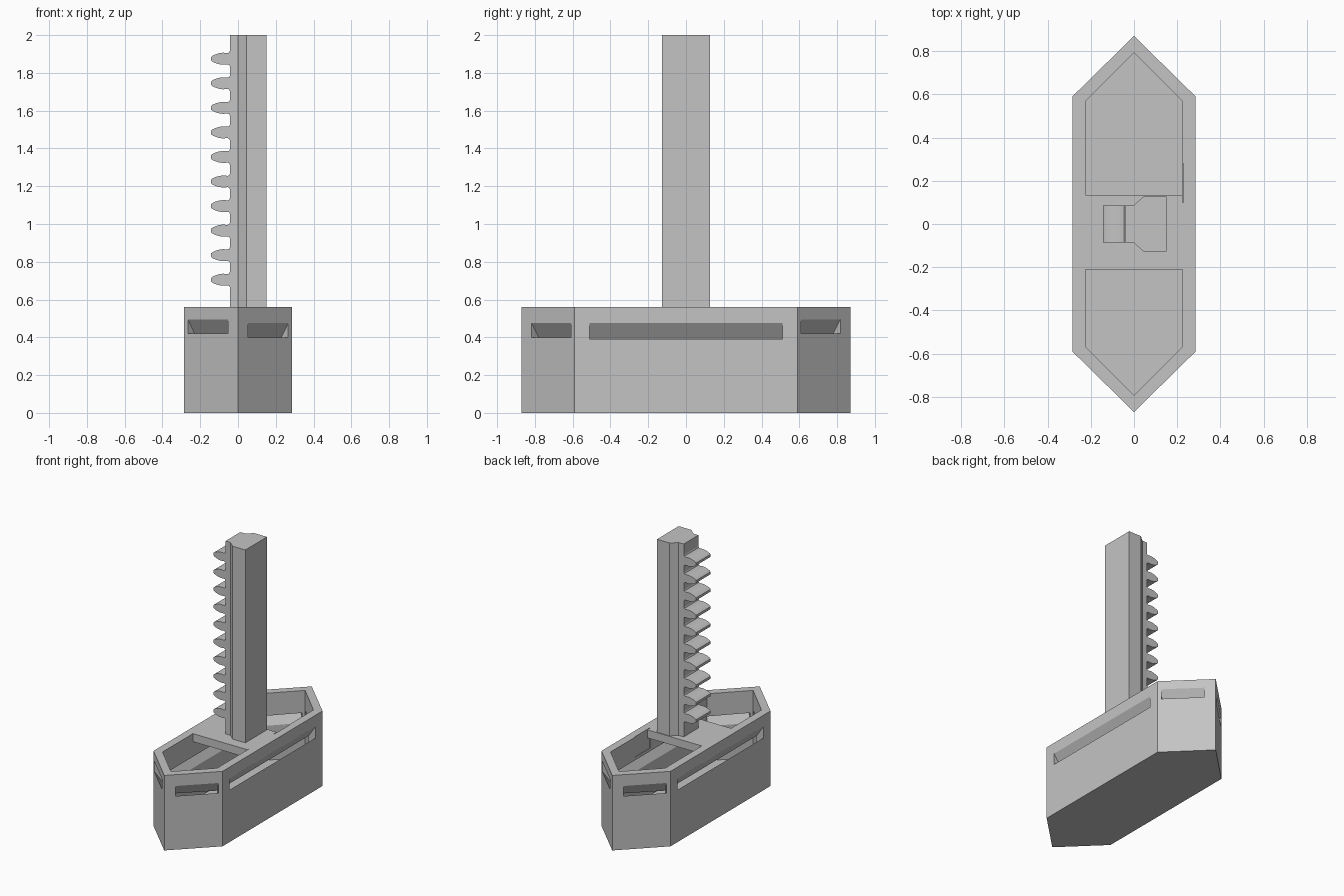
import bpy, bmesh, math
from mathutils import Vector, Matrix

cube = bpy.data.objects.get("Cube")
if cube:
    bpy.data.objects.remove(cube, do_unlink=True)

grey = bpy.data.materials.new("plain grey")
grey.diffuse_color = (0.55, 0.55, 0.55, 1)
grey.use_nodes = True
grey.node_tree.nodes["Principled BSDF"].inputs["Base Color"].default_value = (0.55, 0.55, 0.55, 1)


def prism(name, points, offset, matrix=Matrix()):
    """Extrude a closed loop of 3D points by an offset vector."""
    bm = bmesh.new()
    face = bm.faces.new([bm.verts.new(p) for p in points])
    ext = bmesh.ops.extrude_face_region(bm, geom=[face])
    verts = [g for g in ext["geom"] if isinstance(g, bmesh.types.BMVert)]
    bmesh.ops.translate(bm, vec=offset, verts=verts)
    bmesh.ops.transform(bm, matrix=matrix, verts=bm.verts)
    bmesh.ops.recalc_face_normals(bm, faces=bm.faces)
    mesh = bpy.data.meshes.new(name)
    bm.to_mesh(mesh)
    bm.free()
    mesh.materials.append(grey)
    obj = bpy.data.objects.new(name, mesh)
    bpy.context.collection.objects.link(obj)
    return obj


def cut(target, cutter):
    """Subtract the cutter, then discard it."""
    mod = target.modifiers.new("cut", "BOOLEAN")
    mod.operation = "DIFFERENCE"
    mod.solver = "EXACT"
    mod.object = cutter
    bpy.context.view_layer.objects.active = target
    bpy.ops.object.modifier_apply(modifier=mod.name)
    bpy.data.objects.remove(cutter, do_unlink=True)


def hexagon(half_width, shoulder, tip, z):
    return [(0, -tip, z), (half_width, -shoulder, z), (half_width, shoulder, z),
            (0, tip, z), (-half_width, shoulder, z), (-half_width, -shoulder, z)]


HEIGHT, WALL = 0.56, 0.06

# Hollow six-sided base
base = prism("base_shell", hexagon(0.285, 0.59, 0.87, 0), (0, 0, HEIGHT))
cut(base, prism("cavity", hexagon(0.225, 0.568, 0.792, WALL), (0, 0, HEIGHT)))

# Shallow recess in the left inner wall
cut(base, prism("recess", [(0.2, 0.1, 0.41), (0.23, 0.1, 0.41),
                           (0.23, 0.28, 0.41), (0.2, 0.28, 0.41)], (0, 0, 0.3)))


def cut_slot(x, y, angle, width, low, high):
    """Slot that slopes downward into the base; local +x points outward."""
    slope = 1.45
    out, deep = 0.02, -0.09
    loop = [(d, -width / 2, z + slope * d) for d, z in
            ((out, low), (out, high), (deep, high), (deep, low))]
    place = Matrix.Translation((x, y, 0)) @ Matrix.Rotation(angle, 4, "Z")
    cut(base, prism("slot", loop, (0, width, 0), place))


# Long side slots and short slots in the four slanted end walls
for sx in (1, -1):
    cut_slot(sx * 0.285, 0, 0 if sx > 0 else math.pi, 1.02, 0.39, 0.475)
    for sy in (1, -1):
        low = 0.42 if sx == sy else 0.40
        cx = 0.16
        cy = 0.87 - cx * 0.28 / 0.285
        angle = math.atan2(sy * 0.285, sx * 0.28)
        cut_slot(sx * cx, sy * cy, angle, 0.297, low, low + 0.075)

# Bridge carrying the post
prism("bridge", [(-0.225, -0.21, HEIGHT - WALL), (0.225, -0.21, HEIGHT - WALL),
                 (0.225, 0.135, HEIGHT - WALL), (-0.225, 0.135, HEIGHT - WALL)],
      (0, 0, WALL))

# Post with a narrowed toothed side
half = [(0.15, 0.128), (0.045, 0.128), (0, 0.088), (-0.042, 0.086)]
outline = half + [(x, -y) for x, y in reversed(half)]
prism("rack_post", [(x, y, 0.52) for x, y in outline], (0, 0, 1.48))

# Row of rounded rack teeth
side = [(-0.03, 0.044), (-0.042, 0.044), (-0.046, 0.034), (-0.055, 0.03), (-0.08, 0.032),
        (-0.1, 0.029), (-0.12, 0.023), (-0.135, 0.016), (-0.143, 0.009)]
tooth = side + [(x, -z) for x, z in reversed(side)]
for i in range(10):
    zc = 0.705 + i * 0.13
    obj = prism(f"rack_tooth_{i + 1}", [(x, -0.086, zc + z) for x, z in tooth], (0, 0.172, 0))
    bpy.ops.object.select_all(action="DESELECT")
    obj.select_set(True)
    bpy.context.view_layer.objects.active = obj
    bpy.ops.object.shade_smooth_by_angle(angle=math.radians(25))
